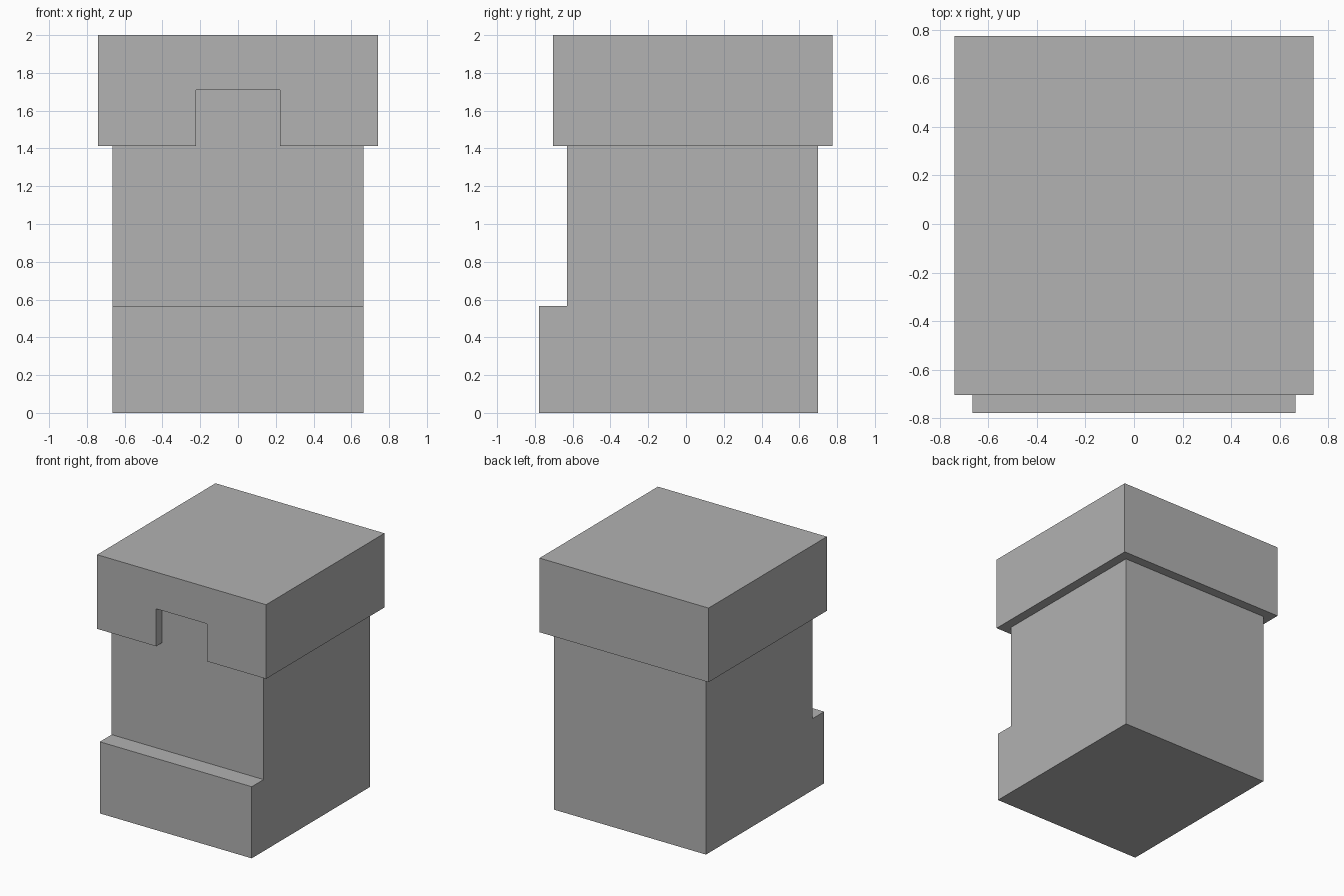
import bpy
import bmesh
from mathutils import Vector

old = bpy.data.objects.get("Cube")
if old:
    bpy.data.objects.remove(old, do_unlink=True)

# Single plain grey
grey = bpy.data.materials.new("plain_grey")
grey.use_nodes = True
colour = (0.445, 0.445, 0.445, 1.0)
grey.diffuse_color = colour
grey.node_tree.nodes["Principled BSDF"].inputs["Base Color"].default_value = colour

HALF_BODY, HALF_CAP, HALF_NOTCH = 0.665, 0.74, 0.223
FRONT, BACK = -0.63, 0.70          # body wall planes
CAP_BOTTOM, TOP = 1.413, 2.0
OVERHANG = HALF_CAP - HALF_BODY


def prism(name, outline, direction):
    """Extrude a closed planar outline along a direction."""
    bm = bmesh.new()
    face = bm.faces.new([bm.verts.new(p) for p in outline])
    ext = bmesh.ops.extrude_face_region(bm, geom=[face], use_keep_orig=True)
    moved = [g for g in ext["geom"] if isinstance(g, bmesh.types.BMVert)]
    bmesh.ops.translate(bm, verts=moved, vec=Vector(direction))
    bmesh.ops.recalc_face_normals(bm, faces=bm.faces)
    mesh = bpy.data.meshes.new(name)
    bm.to_mesh(mesh)
    bm.free()
    mesh.materials.append(grey)
    obj = bpy.data.objects.new(name, mesh)
    bpy.context.collection.objects.link(obj)
    return obj


def box(name, half_x, y0, y1, z0, z1):
    outline = [(-half_x, y0, z0), (-half_x, y1, z0), (-half_x, y1, z1), (-half_x, y0, z1)]
    return prism(name, outline, (2 * half_x, 0, 0))


# Body with a front step, as one side profile
side = [(-0.778, 0), (BACK, 0), (BACK, CAP_BOTTOM), (FRONT, CAP_BOTTOM),
        (FRONT, 0.567), (-0.778, 0.567)]
prism("stepped_body", [(-HALF_BODY, y, z) for y, z in side], (2 * HALF_BODY, 0, 0))

# Overhanging cap with a notch cut back to the body wall
cap = box("overhanging_cap", HALF_CAP, FRONT - OVERHANG, BACK + OVERHANG, CAP_BOTTOM, TOP)
cutter = box("notch_cutter", HALF_NOTCH, FRONT - 0.3, FRONT, CAP_BOTTOM - 0.2, 1.71)
cutter.hide_render = True
cutter.hide_viewport = True
cut = cap.modifiers.new("notch", 'BOOLEAN')
cut.operation = 'DIFFERENCE'
cut.solver = 'EXACT'
cut.object = cutter
